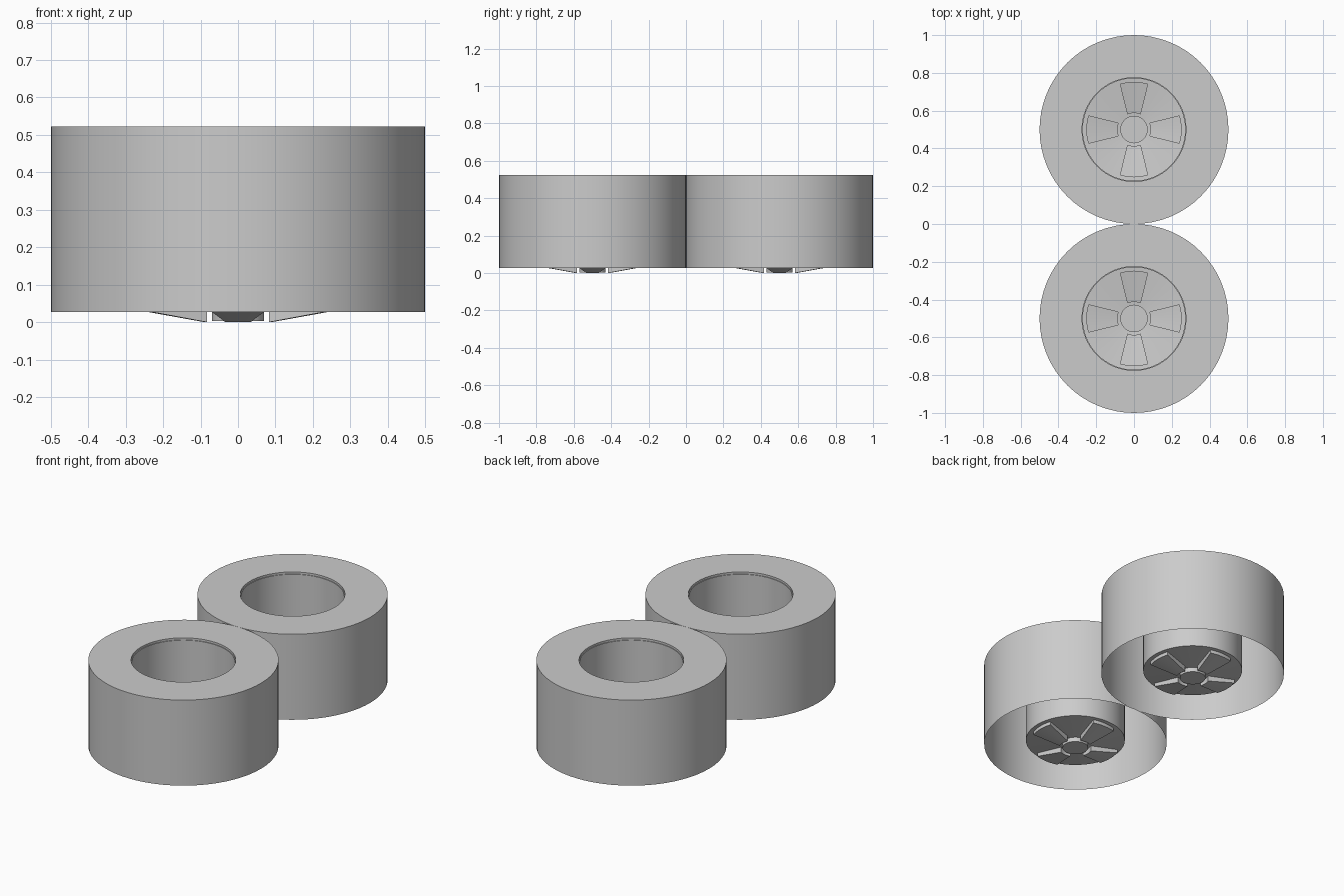
import bpy, bmesh, math

if "Cube" in bpy.data.objects:
    bpy.data.objects.remove(bpy.data.objects["Cube"])

N = 64            # sides per ring
TOP, BOTTOM = 0.523, 0.027

grey = bpy.data.materials.new("plain_grey")
grey.diffuse_color = (0.6, 0.6, 0.6, 1)
grey.use_nodes = True
grey.node_tree.nodes["Principled BSDF"].inputs["Base Color"].default_value = grey.diffuse_color


def finish(bm, name, cy):
    """Weld, orient so upper faces look up, and make the object."""
    bmesh.ops.remove_doubles(bm, verts=bm.verts, dist=0.0004)
    bmesh.ops.recalc_face_normals(bm, faces=bm.faces)
    flat = max(bm.faces, key=lambda f: abs(f.normal.z) * f.calc_area())
    if flat.normal.z < 0:
        bmesh.ops.reverse_faces(bm, faces=bm.faces)
    mesh = bpy.data.meshes.new(name)
    bm.to_mesh(mesh)
    bm.free()
    mesh.materials.append(grey)
    ob = bpy.data.objects.new(name, mesh)
    ob.location.y = cy
    bpy.context.collection.objects.link(ob)
    bpy.ops.object.select_all(action='DESELECT')
    ob.select_set(True)
    bpy.context.view_layer.objects.active = ob
    bpy.ops.object.shade_smooth_by_angle(angle=math.radians(30))


def polar(r, a, z):
    return (r * math.cos(a), r * math.sin(a), z)


def quad(bm, pts):
    bm.faces.new([bm.verts.new(p) for p in pts])


def column_angle(i, r):
    """Angle of column i: each quarter has 6 spoke columns and 10 gap columns."""
    q, k = divmod(i, 16)
    t = min(max((r - 0.09) / 0.16, 0), 1)
    half = math.radians(22 + (16.7 - 22) * t)
    if k <= 6:
        a = -half + 2 * half * k / 6
    else:
        a = half + (math.pi / 2 - 2 * half) * (k - 6) / 10
    return q * math.pi / 2 + a


def revolve(bm, profile):
    for (r0, z0), (r1, z1) in zip(profile, profile[1:]):
        for i in range(N):
            quad(bm, [polar(r0, column_angle(i, r0), z0),
                      polar(r0, column_angle(i + 1, r0), z0),
                      polar(r1, column_angle(i + 1, r1), z1),
                      polar(r1, column_angle(i, r1), z1)])


def base_z(r):      # shallow dished floor
    return 0.03 + (r - 0.07) * 0.105


def spoke_z(r):     # lower face of the pressed-out spokes
    return 0.18 * (r - 0.09)


def build_tire(name, cy):
    # outer wall, flat top and small inner lip, open underneath
    bm = bmesh.new()
    revolve(bm, [(0.5, BOTTOM), (0.5, TOP), (0.275, TOP), (0.275, 0.511)])
    finish(bm, name, cy)


def build_hub(name, cy):
    bm = bmesh.new()
    # well wall, floor rim, inner floor ring and pressed centre cap
    revolve(bm, [(0.275, 0.511), (0.271, 0.511), (0.271, base_z(0.27)), (0.25, base_z(0.25))])
    revolve(bm, [(0.09, base_z(0.09)), (0.07, base_z(0.07)), (0.07, 0.003)])
    bm.faces.new([bm.verts.new(polar(0.07, column_angle(i, 0.07), 0.003)) for i in range(N)])
    # floor band with four pressed spokes
    for i in range(N):
        spoke = i % 16 < 6
        zf = spoke_z if spoke else base_z
        corners = [(0.09, i), (0.25, i), (0.25, i + 1), (0.09, i + 1)]
        quad(bm, [polar(r, column_angle(k, r), zf(r)) for r, k in corners])
        if spoke:
            walls = [(corners[1], corners[2]), (corners[3], corners[0])]
            if i % 16 == 0:
                walls.append((corners[0], corners[1]))
            if i % 16 == 5:
                walls.append((corners[2], corners[3]))
            for (ra, ka), (rb, kb) in walls:
                a, b = column_angle(ka, ra), column_angle(kb, rb)
                quad(bm, [polar(ra, a, spoke_z(ra)), polar(rb, b, spoke_z(rb)),
                          polar(rb, b, base_z(rb)), polar(ra, a, base_z(ra))])
    finish(bm, name, cy)


for side, cy in (("front", -0.5), ("back", 0.5)):
    build_tire(side + "_tire", cy)
    build_hub(side + "_hub", cy)
